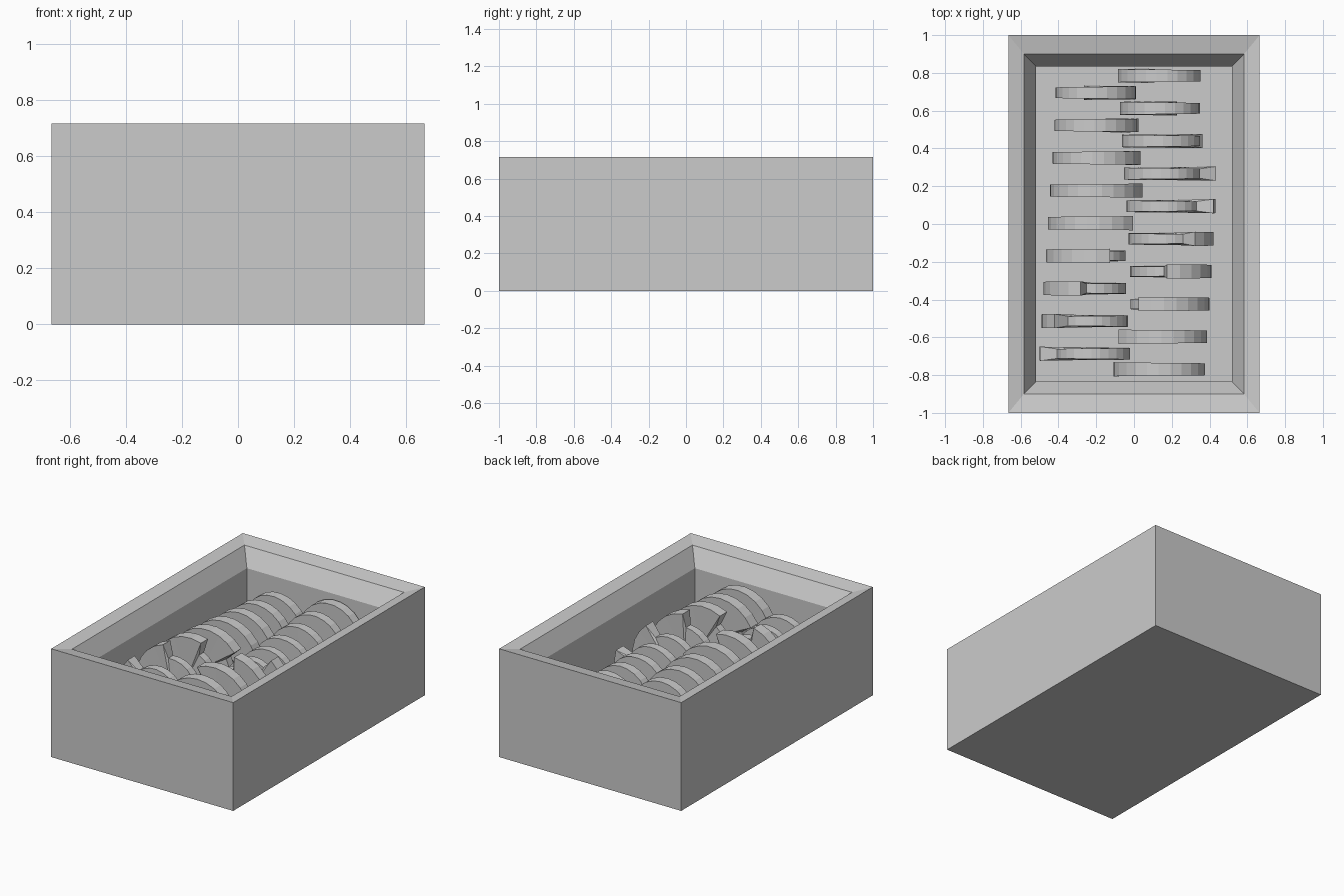
import bpy, bmesh
from math import sin, cos, radians

if "Cube" in bpy.data.objects:
    bpy.data.objects.remove(bpy.data.objects["Cube"])


def make_object(name, bm):
    bmesh.ops.recalc_face_normals(bm, faces=bm.faces)
    mesh = bpy.data.meshes.new(name)
    bm.to_mesh(mesh)
    bm.free()
    ob = bpy.data.objects.new(name, mesh)
    bpy.context.collection.objects.link(ob)
    return ob


def bridge(bm, a, b):
    n = len(a)
    for i in range(n):
        j = (i + 1) % n
        bm.faces.new((a[i], a[j], b[j], b[i]))


# Hopper case: outer shell, sunken rim, funnel slope, deep well
def build_case():
    bm = bmesh.new()
    sections = [(0.665, 1.0, 0.0), (0.665, 1.0, 0.715),
                (0.583, 0.90, 0.696), (0.52, 0.835, 0.585),
                (0.52, 0.835, 0.03)]
    rings = [[bm.verts.new((sx * x, sy * y, z))
              for sx, sy in ((-1, -1), (1, -1), (1, 1), (-1, 1))]
             for x, y, z in sections]
    for a, b in zip(rings, rings[1:]):
        bridge(bm, a, b)
    bm.faces.new(rings[0])
    bm.faces.new(rings[-1])
    make_object("hopper_case", bm)


# Cutter disc: spiral outline ending in one hooked tooth
def build_cutter(name, x, y, z, notch, direction, steps=24):
    bm = bmesh.new()
    outline = []
    for i in range(steps + 1):
        o = 356 * i / steps
        r = 0.275 - 0.09 * min(o / 260, 1)
        outline.append((o, r, 0.075 - 0.025 * o / 360))
    sides = []
    for s in (-1, 1):
        ring = []
        for o, r, t in outline:
            a = radians(notch + direction * o)
            ring.append(bm.verts.new((x + r * cos(a), y + s * t / 2, z + r * sin(a))))
        hub = bm.verts.new((x, y + s * 0.03, z))
        for i in range(len(ring)):
            bm.faces.new((hub, ring[i], ring[(i + 1) % len(ring)]))
        sides.append(ring)
    bridge(bm, *sides)
    make_object(name, bm)


build_case()

# Two interleaved rows, each disc turned a little further than the last
PITCH, TURN, AXIS_Z = 0.1727, 33, 0.337
for i in range(9):
    build_cutter(f"left_cutter_{i + 1}", -0.23, 0.695 - PITCH * i, AXIS_Z, -97 + TURN * i, 1)
for i in range(10):
    build_cutter(f"right_cutter_{i + 1}", 0.165, 0.785 - PITCH * i, AXIS_Z, -110 + TURN * i, -1)
